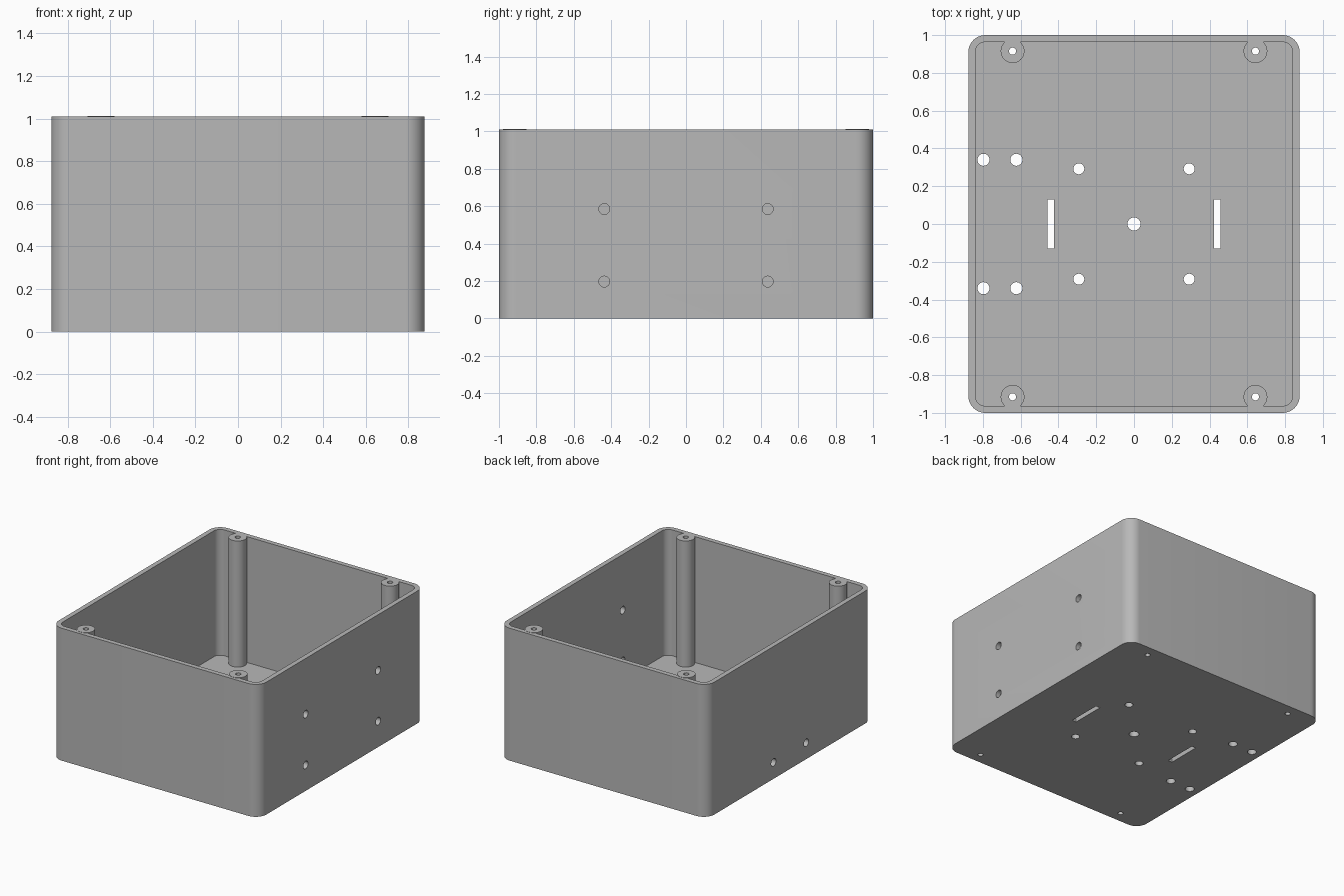
import bpy
import bmesh
from math import radians
from mathutils import Matrix, Vector

default_cube = bpy.data.objects.get("Cube")
if default_cube:
    bpy.data.objects.remove(default_cube, do_unlink=True)

HEIGHT, FLOOR, WALL = 1.01, 0.05, 0.037
HALF_X, HALF_Y, CORNER = 0.877, 1.0, 0.09

grey = bpy.data.materials.new("plain grey")
grey.use_nodes = True
colour = (0.48, 0.48, 0.48, 1)
grey.diffuse_color = colour
grey.node_tree.nodes["Principled BSDF"].inputs["Base Color"].default_value = colour


def finish(bm, name):
    mesh = bpy.data.meshes.new(name)
    bmesh.ops.recalc_face_normals(bm, faces=bm.faces)
    bm.to_mesh(mesh)
    bm.free()
    mesh.materials.append(grey)
    obj = bpy.data.objects.new(name, mesh)
    bpy.context.collection.objects.link(obj)
    return obj


def add_box(bm, centre, size):
    matrix = Matrix.Translation(centre) @ Matrix.Diagonal((*size, 1))
    return bmesh.ops.create_cube(bm, size=1, matrix=matrix)["verts"]


def add_cylinder(bm, centre, radius, depth, axis="Z"):
    turn = Matrix.Rotation(radians(90), 4, "Y") if axis == "X" else Matrix()
    bmesh.ops.create_cone(bm, cap_ends=True, segments=32, radius1=radius, radius2=radius,
                          depth=depth, matrix=Matrix.Translation(centre) @ turn)


def rounded_box(name, half_x, half_y, z0, z1, radius):
    bm = bmesh.new()
    add_box(bm, (0, 0, (z0 + z1) / 2), (2 * half_x, 2 * half_y, z1 - z0))
    upright = [e for e in bm.edges
               if abs((e.verts[0].co - e.verts[1].co).normalized().z) > 0.9]
    bmesh.ops.bevel(bm, geom=upright, offset=radius, segments=10,
                    profile=0.5, affect="EDGES")
    return finish(bm, name)


def combine(target, other, operation):
    mod = target.modifiers.new(operation.lower(), "BOOLEAN")
    mod.operation = operation
    mod.solver = "EXACT"
    mod.object = other
    bpy.context.view_layer.objects.active = target
    bpy.ops.object.modifier_apply(modifier=mod.name)
    bpy.data.objects.remove(other, do_unlink=True)


# Open-topped shell
box = rounded_box("enclosure_box", HALF_X, HALF_Y, 0, HEIGHT, CORNER)
cavity = rounded_box("cavity_cutter", HALF_X - WALL, HALF_Y - WALL,
                     FLOOR, HEIGHT + 0.2, CORNER - WALL)
combine(box, cavity, "DIFFERENCE")

# Four screw posts, partly sunk in the end walls
post_spots = [(sx * 0.643, sy * 0.915) for sx in (-1, 1) for sy in (-1, 1)]
bm = bmesh.new()
top = HEIGHT + 0.002
for x, y in post_spots:
    add_cylinder(bm, (x, y, (top + 0.02) / 2), 0.063, top - 0.02)
combine(box, finish(bm, "screw_posts"), "UNION")

# Holes: screw bores, floor holes, cable slots and side holes
bm = bmesh.new()
for x, y in post_spots:
    add_cylinder(bm, (x, y, HEIGHT / 2), 0.019, HEIGHT + 0.2)
add_cylinder(bm, (0, 0, 0), 0.035, 0.3)
for sy in (-1, 1):
    for x, y, radius in ((-0.797, 0.34, 0.032), (-0.623, 0.34, 0.032),
                         (-0.292, 0.292, 0.029), (0.292, 0.292, 0.029)):
        add_cylinder(bm, (x, sy * y, 0), radius, 0.3)
    add_box(bm, (sy * 0.44, 0, 0), (0.035, 0.26, 0.3))
    for z in (0.197, 0.585):
        add_cylinder(bm, (HALF_X, sy * 0.437, z), 0.029, 0.2, "X")
    add_cylinder(bm, (-HALF_X, sy * 0.197, 0.125), 0.029, 0.12, "X")
combine(box, finish(bm, "hole_cutter"), "DIFFERENCE")

# Smooth the round corners, keep the edges crisp
bpy.ops.object.select_all(action="DESELECT")
box.select_set(True)
bpy.context.view_layer.objects.active = box
bpy.ops.object.shade_smooth_by_angle(angle=radians(30))
